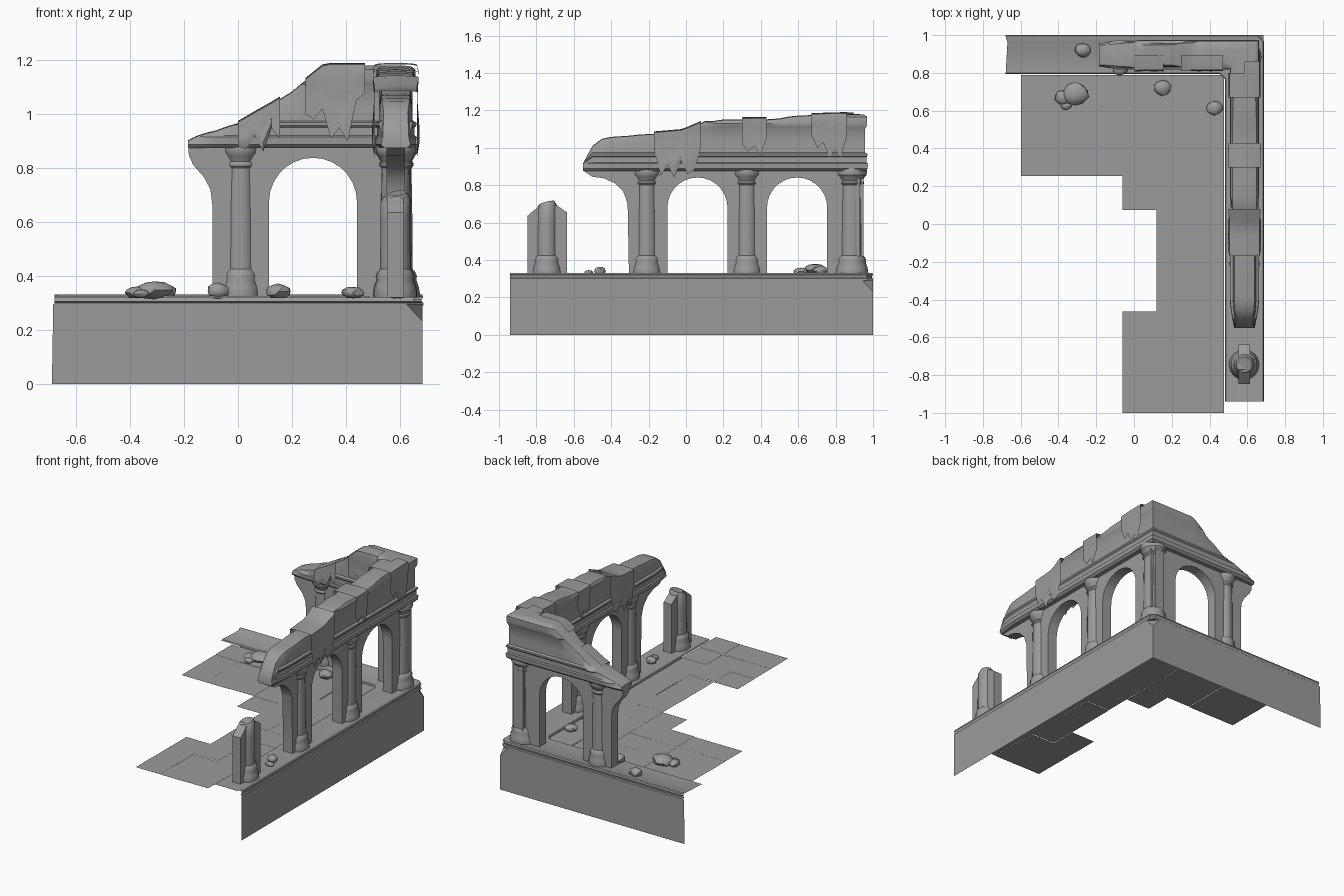
import bpy, bmesh, math, random
from mathutils import Vector

if "Cube" in bpy.data.objects:
    bpy.data.objects.remove(bpy.data.objects["Cube"])

random.seed(4)
stone = bpy.data.materials.new("grey_stone")
stone.diffuse_color = (0.33, 0.33, 0.33, 1)
stone.use_nodes = True
stone.node_tree.nodes["Principled BSDF"].inputs["Base Color"].default_value = stone.diffuse_color
CX, CY = 0.585, 0.895          # centre lines of the right and back wings


def finish(name, bm, smooth=True, solid=True):
    if solid:
        bmesh.ops.remove_doubles(bm, verts=bm.verts, dist=0.0005)
        bmesh.ops.recalc_face_normals(bm, faces=bm.faces)
    me = bpy.data.meshes.new(name)
    bm.to_mesh(me)
    bm.free()
    me.materials.append(stone)
    ob = bpy.data.objects.new(name, me)
    bpy.context.collection.objects.link(ob)
    if smooth:
        bpy.context.view_layer.objects.active = ob
        ob.select_set(True)
        bpy.ops.object.shade_smooth_by_angle(angle=math.radians(35))
        ob.select_set(False)
    return ob


def face(bm, pts):
    return bm.faces.new([bm.verts.new(p) for p in pts])


def lerp(table, t):
    if t <= table[0][0]:
        return table[0][1]
    for (a, u), (b, v) in zip(table, table[1:]):
        if t <= b:
            return u + (v - u) * (t - a) / (b - a)
    return table[-1][1]


def slab(name, outline, to3d, normal):
    """Extrude a flat outline to a slab."""
    bm = bmesh.new()
    f = face(bm, [to3d(a, z) for a, z in outline])
    r = bmesh.ops.extrude_face_region(bm, geom=[f])
    vs = [e for e in r['geom'] if isinstance(e, bmesh.types.BMVert)]
    bmesh.ops.translate(bm, verts=vs, vec=normal)
    return finish(name, bm)


# --- base walls, open underneath, with a chipped corner
bm = bmesh.new()
face(bm, [(0.685, -0.94, 0), (0.685, 1, 0), (0.685, 1, 0.23), (0.685, 0.94, 0.295), (0.685, -0.94, 0.295)])
face(bm, [(0.685, 1, 0), (-0.69, 1, 0), (-0.685, 1, 0.295), (0.625, 1, 0.295), (0.685, 1, 0.23)])
face(bm, [(0.685, 1, 0.23), (0.625, 1, 0.295), (0.685, 0.94, 0.295)])
finish("base_wall", bm, False)

# --- moulded ledge swept round the corner: (distance in from outer face, z)
ledge = [(0.205, 0.318), (0.20, 0.325), (0.035, 0.325), (0.022, 0.331), (0.004, 0.331),
         (0.0, 0.322), (0.006, 0.313), (0.006, 0.305), (0.0, 0.300), (0.0, 0.29)]
bm = bmesh.new()
rows = []
for d, z in ledge:
    x, y = 0.687 - d, 1.0 - d
    left = -0.66 - 0.02 * math.cos(d * 30)
    rows.append([bm.verts.new(p) for p in ((x, -0.94, z), (x, y - 0.03, z), (x - 0.03, y, z), (left, y, z))])
for r, s in zip(rows, rows[1:]):
    for i in range(3):
        bm.faces.new((r[i], s[i], s[i + 1], r[i + 1]))
finish("ledge", bm)

# --- floor tiles: (column range, row range) on a 0.18 grid
T = 0.179
bm = bmesh.new()
for c0, c1, r0, r1 in ((0, 3, 7, 10), (3, 4, 6, 10), (4, 6, 3, 10), (3, 6, 0, 3)):
    for c in range(c0, c1):
        for r in range(r0, r1):
            x, y = -0.597 + c * T, -1.0 + r * T
            z = 0.317 + random.uniform(-0.002, 0.002)
            face(bm, [(x, y, z), (x + T, y, z), (x + T, y + T, z), (x, y + T, z)])
finish("floor_tiles", bm, False, False)

# --- arcade walls with round arches
def arch(a, b, spring, n=14):
    c, r = (a + b) / 2, (b - a) / 2
    pts = [(c - r * math.cos(math.pi * i / n), spring + r * math.sin(math.pi * i / n)) for i in range(n + 1)]
    return [(a, 0.32)] + pts + [(b, 0.32)]


TH = 0.07
side = [(-0.53, 0.89), (-0.545, 0.875), (-0.50, 0.845), (-0.44, 0.837), (-0.38, 0.81), (-0.335, 0.765),
        (-0.312, 0.70), (-0.305, 0.32)] + arch(-0.10, 0.222, 0.68) + arch(0.433, 0.755, 0.68) \
    + [(0.95, 0.32), (0.95, 0.89)]
slab("right_arcade", side, lambda a, z: (CX - TH / 2, a, z), (TH, 0, 0))
back = [(-0.185, 0.89), (-0.182, 0.845), (-0.165, 0.81), (-0.125, 0.765), (-0.102, 0.72), (-0.095, 0.66),
        (-0.095, 0.32)] + arch(0.115, 0.441, 0.675) + [(0.64, 0.32), (0.64, 0.89)]
slab("back_arcade", back, lambda a, z: (a, CY - TH / 2, z), (0, TH, 0))

# --- columns
def column(name, x, y, top=None, k=1.0):
    prof = [(0.078, 0.32), (0.08, 0.335), (0.076, 0.36), (0.068, 0.385), (0.07, 0.40), (0.064, 0.415),
            (0.056, 0.425), (0.055, 0.60)]
    if not top:
        prof += [(0.052, 0.80), (0.059, 0.808), (0.059, 0.818), (0.054, 0.825), (0.064, 0.845),
                 (0.072, 0.855), (0.074, 0.875), (0.07, 0.89)]
    else:
        prof += [(0.055, top - 0.03), (0.042, top - 0.006)]
    bm = bmesh.new()
    n = 16
    rings = [[bm.verts.new((x + k * r * math.cos(math.tau * i / n), y + k * r * math.sin(math.tau * i / n), z))
              for i in range(n)] for r, z in prof]
    for p, q in zip(rings, rings[1:]):
        for i in range(n):
            bm.faces.new((p[i], p[(i + 1) % n], q[(i + 1) % n], q[i]))
    bm.faces.new(rings[0])
    bm.faces.new(rings[-1])
    if top:                                   # broken, slanting top
        for v in rings[-1] + rings[-2]:
            v.co.z += (v.co.y - y) * 0.25 + (v.co.x - x) * 0.2
    finish(name, bm)


column("front_column", CX, -0.21)
column("middle_column", CX, 0.325)
column("corner_column", CX, 0.885, None, 1.12)
column("back_column", 0.01, CY, None, 0.92)
column("broken_column", 0.583, -0.745, 0.71)
slab("broken_pier", [(-0.848, 0.32), (-0.848, 0.635), (-0.82, 0.66), (-0.77, 0.70), (-0.72, 0.70), (-0.68, 0.685),
                     (-0.637, 0.655), (-0.637, 0.32)], lambda a, z: (0.553, a, z), (0.06, 0, 0))

# --- ruined entablature: moulded section cut off by a broken crest line
half = [(0.875, 0.062), (0.888, 0.076), (0.915, 0.078), (0.92, 0.07), (0.95, 0.07), (0.957, 0.076), (0.968, 0.076),
        (0.975, 0.063), (1.03, 0.062), (1.10, 0.062), (1.112, 0.07), (1.13, 0.074), (1.165, 0.074), (1.18, 0.066)]
crest_r = [(-0.55, 0.915), (-0.53, 0.965), (-0.50, 1.01), (-0.45, 1.045), (-0.38, 1.06), (-0.2, 1.075), (-0.02, 1.09),
           (0.1, 1.142), (0.2, 1.152), (0.45, 1.155), (0.6, 1.172), (0.8, 1.18)]
crest_b = [(-0.185, 0.905), (-0.15, 0.925), (0, 0.965), (0.06, 1.0), (0.14, 1.045), (0.22, 1.10), (0.32, 1.18)]


def place(wing, t, off, z):
    return Vector((CX + off, t, z)) if wing == 'r' else Vector((t, CY + off, z))


def section(crest):
    """Half section clipped to the crest height, with a worn top edge."""
    pts = []
    for z, h in half:
        if z < crest - 0.014:
            pts.append((h, z))
        else:
            pts.append((lerp(half, crest) * 0.86, crest - 0.003))
    return pts + [(0.028, crest)]


stations = [('r', -0.55 + 0.05 * i) for i in range(28)] + [('c', 0)] \
    + [('b', 0.48 - 0.035 * i) for i in range(20)]
bm = bmesh.new()
loops = []
for wing, t in stations:
    crest = 1.18 if wing == 'c' else lerp(crest_r if wing == 'r' else crest_b, t)
    worn = 1.0
    if wing == 'r':
        worn = min(1, 0.72 + (t + 0.55) * 2.2)
    if wing == 'b':
        worn = min(1, 0.8 + (t + 0.185) * 2)
    sec = section(crest)
    j = random.uniform(-0.006, 0.004) if crest < 1.17 else 0
    ring = [(s * h * worn, z + (j if z > crest - 0.01 else 0))
            for s, pts in ((-1, sec), (1, sec[::-1])) for h, z in pts]
    if wing == 'c':
        loops.append([bm.verts.new((CX + o, CY + o, z)) for o, z in ring])
    else:
        loops.append([bm.verts.new(place(wing, t, o, z)) for o, z in ring])
n = len(loops[0])
for p, q in zip(loops, loops[1:]):
    for i in range(n):
        bm.faces.new((p[i], p[(i + 1) % n], q[(i + 1) % n], q[i]))
bm.faces.new(loops[0])
bm.faces.new(loops[-1])
finish("entablature", bm)

# --- ragged hangings draped over the crest
def drape(name, wing, sgn, a, b, bottoms, top=2.0):
    bm = bmesh.new()
    cols = []
    m = len(bottoms) - 1
    for i, lo in enumerate(bottoms):
        t = a + (b - a) * i / m
        crest = lerp(crest_r if wing == 'r' else crest_b, t) + 0.004
        hi = min(crest, top + (0.02 if i % 2 else -0.01))
        pts = []
        for k in range(6):
            z = lo + (hi - lo) * k / 5
            pts.append((max(lerp(half, z), 0.068) + 0.011, z))
        if top > crest:
            pts += [(0.06, crest + 0.004), (0.0, crest + 0.006)]
        else:
            pts += [pts[-1], pts[-1]]
        cols.append([bm.verts.new(place(wing, t, sgn * o, z)) for o, z in pts])
    for p, q in zip(cols, cols[1:]):
        for k in range(7):
            bm.faces.new((p[k], q[k], q[k + 1], p[k + 1]))
    finish(name, bm)


ragA = [0.98, 0.85, 0.91, 0.84, 0.93, 0.86, 0.88, 1.0]
ragB = [1.02, 0.98, 1.01, 0.96, 1.05]
ragC = [1.07, 1.0, 1.03, 0.95, 0.99, 0.95, 1.06]
for sgn, word in ((1, "outer"), (-1, "inner")):
    drape(word + "_hanging_front", 'r', sgn, -0.17, 0.08, ragA)
    drape(word + "_hanging_middle", 'r', sgn, 0.30, 0.43, ragB)
    drape(word + "_hanging_rear", 'r', sgn, 0.67, 0.80 if sgn < 0 else 0.86, ragC)
drape("back_hanging_low", 'b', -1, 0.0, 0.155, [0.88, 0.87, 0.92, 0.86, 0.95, 0.91])
drape("back_hanging_high", 'b', -1, 0.25, 0.47, [1.0, 0.98, 1.02, 0.91, 0.95, 0.90, 1.05, 1.08])

# --- fallen rubble: x, y, radius, height
rubble = [(-0.27, 0.92, 0.045, 0.05), (-0.31, 0.69, 0.07, 0.06), (-0.375, 0.67, 0.045, 0.04),
          (-0.36, 0.63, 0.03, 0.03), (-0.075, 0.82, 0.042, 0.055), (0.15, 0.72, 0.047, 0.05),
          (0.425, 0.615, 0.045, 0.04), (0.58, -0.46, 0.035, 0.045), (0.60, -0.52, 0.03, 0.025)]
for i, (x, y, r, h) in enumerate(rubble):
    bm = bmesh.new()
    bmesh.ops.create_icosphere(bm, subdivisions=2, radius=1)
    for v in bm.verts:
        v.co *= random.uniform(0.9, 1.08)
        v.co = Vector((x + v.co.x * r, y + v.co.y * r * 0.85, 0.32 + h * 0.45 + v.co.z * h * 0.55))
    finish("rubble_%d" % (i + 1), bm)
